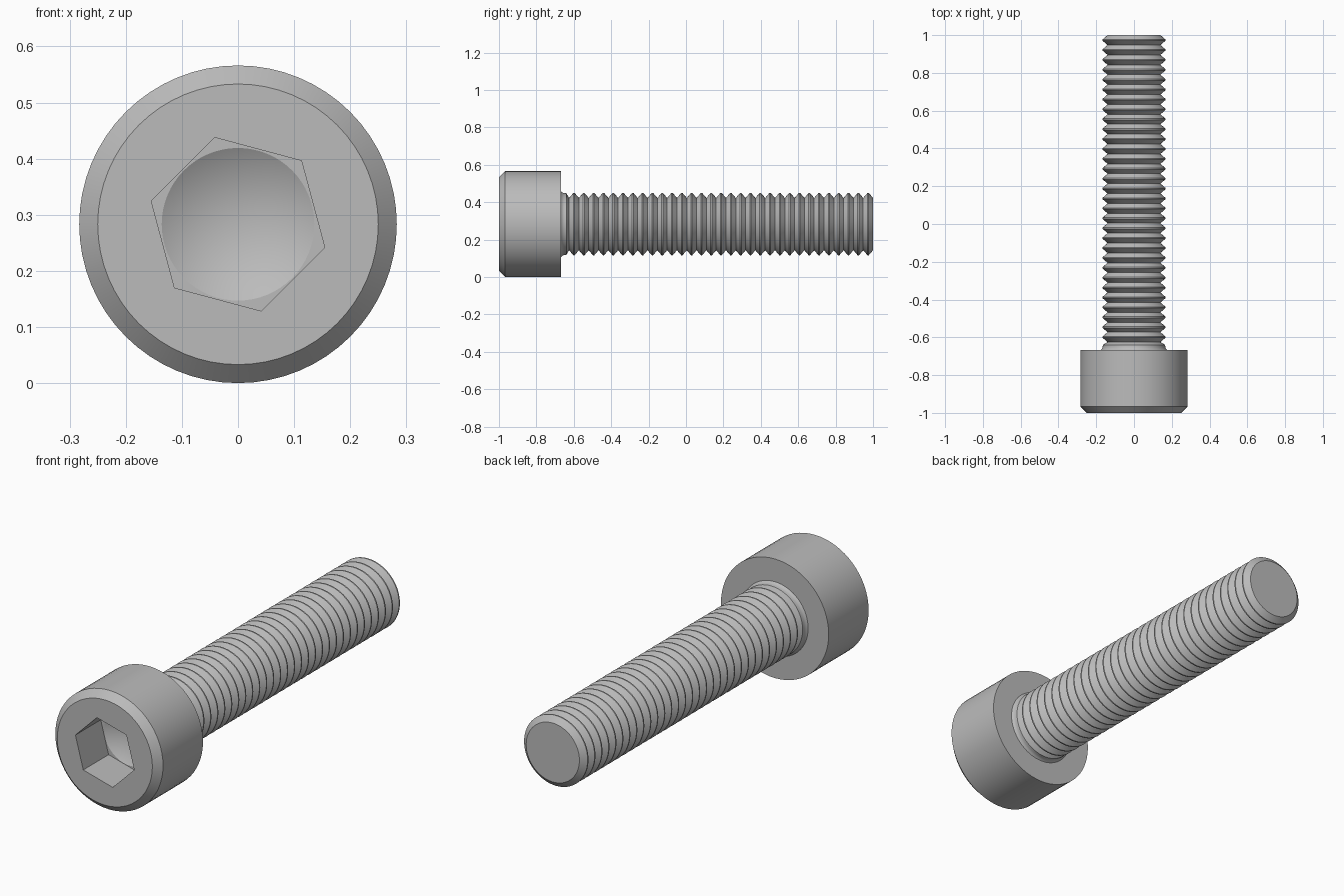
import bpy, bmesh, math
from mathutils import Vector

cube = bpy.data.objects.get("Cube")
if cube:
    bpy.data.objects.remove(cube, do_unlink=True)

R = 0.283          # head radius, also the height of the axis
SEGMENTS = 64

steel = bpy.data.materials.new("grey_steel")
steel.use_nodes = True
GREY = (0.5, 0.5, 0.5, 1)
steel.diffuse_color = GREY
steel.node_tree.nodes["Principled BSDF"].inputs["Base Color"].default_value = GREY


def ring(bm, radius, y, count=SEGMENTS, turn=0.0):
    """Closed loop of vertices round the y axis."""
    return [bm.verts.new((radius * math.cos(turn + math.tau * i / count), y,
                          R + radius * math.sin(turn + math.tau * i / count)))
            for i in range(count)]


def wall(bm, a, b):
    for i in range(len(a)):
        j = (i + 1) % len(a)
        bm.faces.new((a[i], a[j], b[j], b[i]))


def lathe(bm, profile):
    """Sweep (radius, y) points round the axis, return first and last loop."""
    loops = [ring(bm, r, y) for r, y in profile]
    for a, b in zip(loops, loops[1:]):
        wall(bm, a, b)
    return loops[0], loops[-1]


def fill_between(bm, outer, inner):
    """Flat face between two loops of different side counts."""
    edges = []
    for loop in (outer, inner):
        for i, v in enumerate(loop):
            w = loop[(i + 1) % len(loop)]
            edges.append(bm.edges.get((v, w)) or bm.edges.new((v, w)))
    bmesh.ops.triangle_fill(bm, edges=edges, use_beauty=True,
                            use_dissolve=False, normal=Vector((0, -1, 0)))


def finish(bm, name):
    bmesh.ops.recalc_face_normals(bm, faces=bm.faces)
    mesh = bpy.data.meshes.new(name)
    bm.to_mesh(mesh)
    bm.free()
    mesh.materials.append(steel)
    obj = bpy.data.objects.new(name, mesh)
    bpy.context.collection.objects.link(obj)
    bpy.ops.object.select_all(action='DESELECT')
    obj.select_set(True)
    bpy.context.view_layer.objects.active = obj
    bpy.ops.object.shade_smooth_by_angle(angle=math.radians(28))


# Head: chamfered cylinder with a hexagonal socket and a drilled cone floor
HEAD_BACK = -0.667
SOCKET_FLOOR = -0.81
bm = bmesh.new()
front, _ = lathe(bm, [(0.25, -1), (R, -0.967), (R, HEAD_BACK), (0.175, HEAD_BACK)])
hex_front = ring(bm, 0.16, -1, 6, math.radians(45))
hex_floor = ring(bm, 0.16, SOCKET_FLOOR, 6, math.radians(45))
wall(bm, hex_front, hex_floor)
fill_between(bm, front, hex_front)
cone_rim = ring(bm, 0.136, SOCKET_FLOOR)
fill_between(bm, hex_floor, cone_rim)
tip = bm.verts.new((0, SOCKET_FLOOR + 0.08, R))
for i, v in enumerate(cone_rim):
    bm.faces.new((v, cone_rim[(i + 1) % SEGMENTS], tip))
finish(bm, "socket_head")

# Shank: fillet under the head, then V-shaped thread ridges to the tip
THREADS, START, END = 31, -0.625, 1.0
CREST, ROOT = 0.167, 0.14
pitch = (END - START) / THREADS
profile = [(0.175, HEAD_BACK), (0.169, -0.661), (0.166, -0.652), (0.165, -0.64), (ROOT, START)]
for k in range(THREADS):
    y = START + k * pitch
    profile += [(CREST, y + pitch * 0.44), (CREST, y + pitch * 0.56), (ROOT, y + pitch)]
bm = bmesh.new()
_, end = lathe(bm, profile)
bm.faces.new(end)
finish(bm, "threaded_shank")
